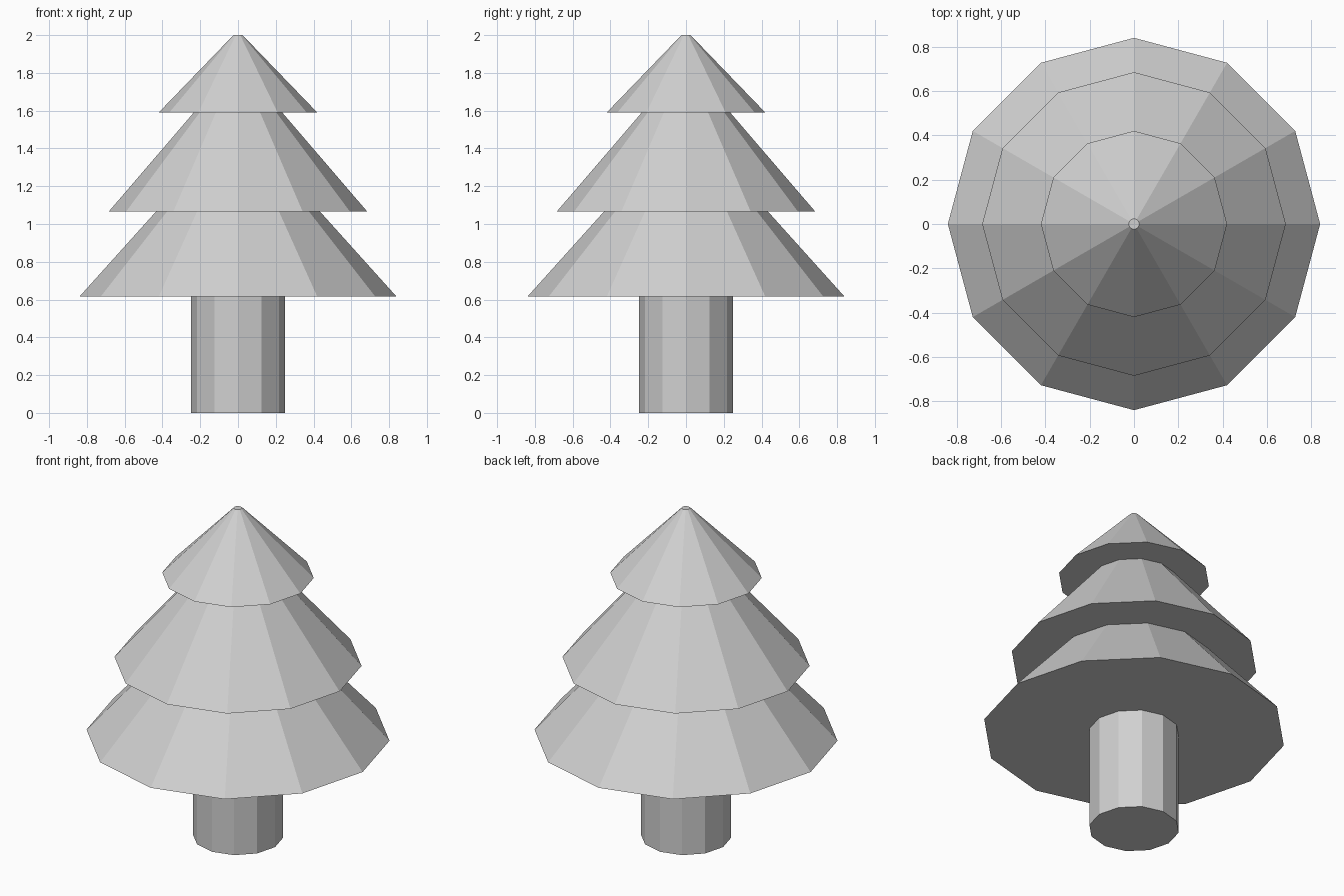
import bpy

SIDES = 12

# Remove the default cube
cube = bpy.data.objects.get("Cube")
if cube:
    bpy.data.objects.remove(cube, do_unlink=True)

# Single plain colour
grey = bpy.data.materials.new("light_grey")
grey.use_nodes = True
colour = (0.63, 0.63, 0.63, 1)
grey.diffuse_color = colour
shader = next(n for n in grey.node_tree.nodes if n.type == "BSDF_PRINCIPLED")
shader.inputs["Base Color"].default_value = colour


def frustum(name, z_low, z_high, r_low, r_high):
    """Flat-shaded capped cone section with corners on the x and y axes."""
    bpy.ops.mesh.primitive_cone_add(
        vertices=SIDES, radius1=r_low, radius2=r_high, depth=z_high - z_low,
        location=(0, 0, (z_low + z_high) / 2))
    part = bpy.context.object
    part.name = part.data.name = name
    part.data.materials.append(grey)
    return part


# Trunk, sunk a little into the lowest tier
frustum("trunk", 0, 0.64, 0.25, 0.25)

# Foliage tiers, each sunk a little into the one above
frustum("lower_tier", 0.615, 1.085, 0.84, 0.417)
frustum("middle_tier", 1.065, 1.61, 0.685, 0.217)
frustum("top_tier", 1.59, 2.0, 0.42, 0.024)
